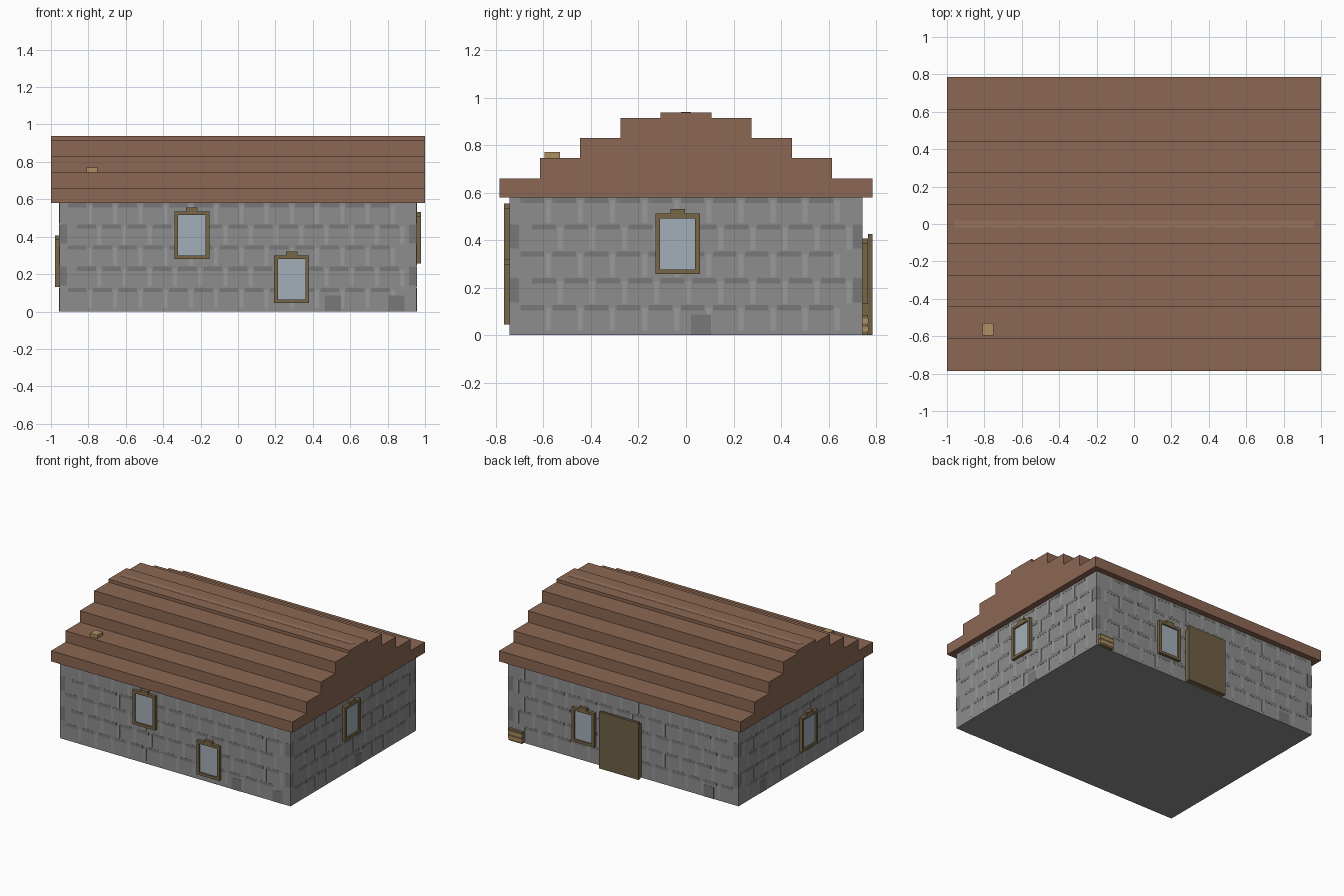
import bpy, bmesh
from mathutils import Vector

if "Cube" in bpy.data.objects:
    bpy.data.objects.remove(bpy.data.objects["Cube"])

HX, HY, WALL_H = 0.955, 0.742, 0.58      # wall half sizes and height


def material(name, rgb):
    m = bpy.data.materials.new(name)
    m.diffuse_color = (*rgb, 1)
    m.use_nodes = True
    m.node_tree.nodes["Principled BSDF"].inputs["Base Color"].default_value = m.diffuse_color
    return m


ROOF = material("roof_brown", (0.26, 0.135, 0.085))
RIDGE = material("ridge_brown", (0.31, 0.17, 0.11))
FRAME = material("frame_wood", (0.19, 0.135, 0.065))
DOOR = material("door_wood", (0.16, 0.115, 0.06))
TAN = material("tan_wood", (0.42, 0.28, 0.12))
GLASS = material("glass_blue", (0.36, 0.43, 0.48))
STONE = material("stone_grey", (0.27, 0.27, 0.27))
DARK = material("stone_dark", (0.19, 0.19, 0.19))
LIGHT = material("stone_light", (0.32, 0.32, 0.32))


def add_box(bm, lo, hi):
    lo, hi = Vector(lo), Vector(hi)
    r = bmesh.ops.create_cube(bm, size=1)
    for v in r["verts"]:
        v.co = Vector(a + (b - a) * (c + 0.5) for a, b, c in zip(lo, hi, v.co))


def finish(bm, name, mat):
    me = bpy.data.meshes.new(name)
    bmesh.ops.recalc_face_normals(bm, faces=bm.faces)
    bm.to_mesh(me)
    bm.free()
    me.materials.append(mat)
    ob = bpy.data.objects.new(name, me)
    bpy.context.collection.objects.link(ob)


def boxes(name, mat, items):
    bm = bmesh.new()
    for lo, hi in items:
        add_box(bm, lo, hi)
    finish(bm, name, mat)


def on_wall(side, u0, u1, z0, z1, d0, d1):
    """Box corners on a wall: u along the wall, d outward from it."""
    s = 1 if side in ("right", "back") else -1
    half = HX if side in ("left", "right") else HY
    a, b = sorted((s * (half + d0), s * (half + d1)))
    if side in ("left", "right"):
        return (a, u0, z0), (b, u1, z1)
    return (u0, a, z0), (u1, b, z1)


# Walls
boxes("walls", STONE, [((-HX, -HY, 0), (HX, HY, WALL_H))])

# Stone pattern: dark courses, light upright joints and corner blocks
courses, joints = [], []
for side in ("front", "back", "left", "right"):
    half = HX if side in ("front", "back") else HY
    for row in range(5):
        z = 0.105 + 0.113 * row
        u = -half + 0.045 + 0.05 * (row % 2)
        while u + 0.1 < half - 0.04:
            courses.append(on_wall(side, u, u + 0.1, z, z + 0.022, -0.001, 0.001))
            joints.append(on_wall(side, u + 0.107, u + 0.129, z - 0.085, z + 0.01, -0.001, 0.001))
            u += 0.135
        if row % 2:
            for e in (-half, half - 0.04):
                courses.append(on_wall(side, e, e + 0.04, z - 0.08, z + 0.022, -0.001, 0.001))
for side, u in (("front", 0.465), ("front", 0.805), ("right", 0.02), ("back", -0.75), ("left", 0.41)):
    courses.append(on_wall(side, u, u + 0.085, 0, 0.087, -0.001, 0.0015))
boxes("stone_courses", DARK, courses)
boxes("stone_joints", LIGHT, joints)

# Stepped roof: half profile (y, z) mirrored and extruded along x
half = []
z_prev = WALL_H
for y, z in ((0.785, 0.66), (0.615, 0.745), (0.445, 0.83), (0.275, 0.915), (0.107, 0.938)):
    half += [(y, z_prev), (y, z)]
    z_prev = z
profile = half + [(-y, z) for y, z in reversed(half)]
bm = bmesh.new()
face = bm.faces.new([bm.verts.new((-1, y, z)) for y, z in profile])
ext = bmesh.ops.extrude_face_region(bm, geom=[face])["geom"]
bmesh.ops.translate(bm, vec=(2, 0, 0), verts=[v for v in ext if isinstance(v, bmesh.types.BMVert)])
finish(bm, "roof", ROOF)
boxes("ridge_strip", RIDGE, [((-0.96, -0.02, 0.936), (0.96, 0.02, 0.9395))])
boxes("roof_vent", TAN, [((-0.81, -0.595, 0.74), (-0.75, -0.53, 0.77))])


# Windows: frame with a small top block and recessed glass
def window(side, u, z, w=0.187, h=0.255, t=0.02):
    a, b = u - w / 2, u + w / 2
    parts = [(a, a + t, z, z + h), (b - t, b, z, z + h),
             (a + t, b - t, z, z + t), (a + t, b - t, z + h - t, z + h),
             (u - 0.031, u + 0.031, z + h, z + h + 0.02)]
    boxes(side + "_window_frame", FRAME, [on_wall(side, *p, -0.005, 0.023) for p in parts])
    boxes(side + "_window_glass", GLASS,
          [on_wall(side, a + t, b - t, z + t, z + h - t, -0.005, 0.012)])


for side, u, z in (("front", -0.247, 0.28), ("front", 0.287, 0.045), ("right", -0.035, 0.257),
                   ("left", -0.075, 0.132), ("back", 0.32, 0.132)):
    window(side, u, z)

# Back door
boxes("door_frame", FRAME, [on_wall("back", -0.15, 0.165, 0, 0.405, -0.005, 0.023)])
boxes("door", DOOR, [on_wall("back", -0.155, 0.17, 0, 0.425, 0.023, 0.043)])

# Slatted crate by the back corner
boxes("crate", FRAME, [on_wall("back", 0.825, 0.938, 0, 0.085, -0.005, 0.023)])
boxes("crate_slats", TAN, [on_wall("back", 0.824, 0.939, z, z + 0.02, -0.004, 0.025) for z in (0.015, 0.05)])
